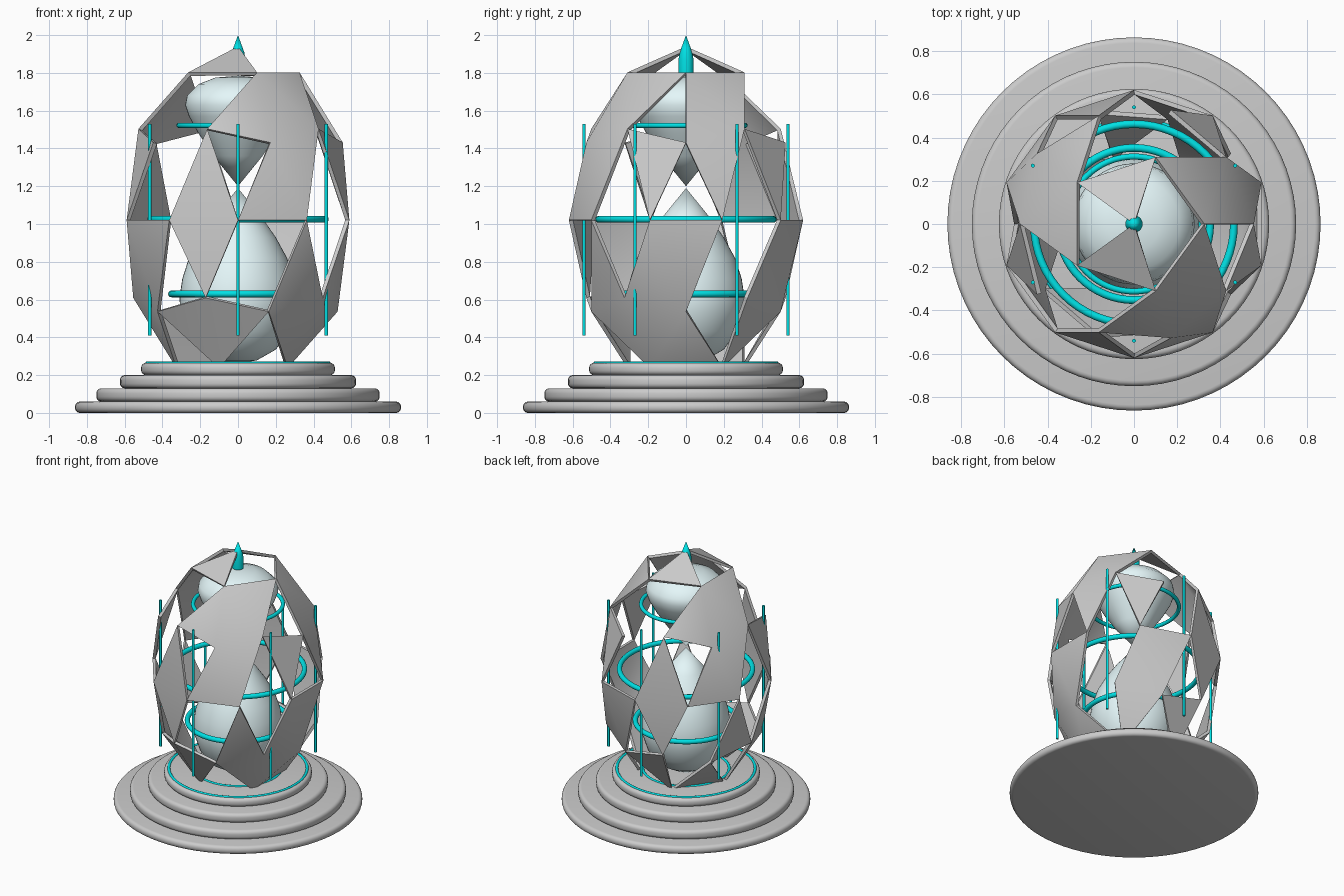
import bpy, bmesh, math
from mathutils import Vector

if "Cube" in bpy.data.objects:
    bpy.data.objects.remove(bpy.data.objects["Cube"])


def material(name, color):
    m = bpy.data.materials.new(name)
    m.diffuse_color = color
    m.use_nodes = True
    m.node_tree.nodes["Principled BSDF"].inputs["Base Color"].default_value = m.diffuse_color
    return m


TEAL = material("teal", (0.0, 0.75, 0.78, 1))
GLASS = material("pale_glass", (0.78, 0.93, 0.95, 1))


def finish(obj, name, mat=None, angle=35):
    obj.name = name
    if mat:
        obj.data.materials.append(mat)
    bpy.ops.object.select_all(action='DESELECT')
    obj.select_set(True)
    bpy.context.view_layer.objects.active = obj
    bpy.ops.object.shade_smooth_by_angle(angle=math.radians(angle))
    return obj


def add_mesh(bm, name):
    me = bpy.data.meshes.new(name)
    bm.to_mesh(me)
    bm.free()
    obj = bpy.data.objects.new(name, me)
    bpy.context.collection.objects.link(obj)
    return obj


def lathe(name, profile, mat=None, steps=48, angle=35):
    bm = bmesh.new()
    vs = [bm.verts.new((r, 0, z)) for r, z in profile]
    es = [bm.edges.new(p) for p in zip(vs, vs[1:])]
    bmesh.ops.spin(bm, geom=vs + es, cent=(0, 0, 0), axis=(0, 0, 1),
                   angle=2 * math.pi, steps=steps)
    bmesh.ops.remove_doubles(bm, verts=bm.verts, dist=1e-4)
    bmesh.ops.recalc_face_normals(bm, faces=bm.faces)
    return finish(add_mesh(bm, name), name, mat, angle)


def ring(name, major, minor, z):
    bpy.ops.mesh.primitive_torus_add(major_radius=major, minor_radius=minor, major_segments=64,
                                     minor_segments=12, location=(0, 0, z))
    return finish(bpy.context.object, name, TEAL, 60)


# stepped round base with soft rims
for i, (r, z0, z1) in enumerate([(0.863, 0, 0.06), (0.75, 0.06, 0.13),
                                 (0.625, 0.13, 0.20), (0.513, 0.20, 0.265)]):
    b = 0.026
    low = [(r - b + b * math.sin(t), z0 + b - b * math.cos(t))
           for t in [j * math.pi / 8 for j in range(5)]]
    high = [(x, z0 + z1 - z) for x, z in reversed(low)]
    lathe(f"base_step_{i + 1}", [(0, z0)] + low + high + [(0, z1)], steps=72)

ring("base_outer_trim", 0.48, 0.01, 0.263)
ring("base_inner_trim", 0.30, 0.01, 0.263)

# open faceted shell: icosahedron split in four per face, half of the pieces kept
corners = [Vector((0, 0, -1))]
for z, start, step in [(-1, -36, -72), (1, 288, -72)]:
    for k in range(5):
        a = math.radians(start + step * k)
        corners.append(Vector((2 * math.cos(a), 2 * math.sin(a), z)) / math.sqrt(5))
corners.append(Vector((0, 0, 1)))
base_faces = [(0, 1, 2), (1, 0, 5), (0, 2, 3), (0, 3, 4), (0, 4, 5),
              (1, 5, 10), (2, 1, 6), (3, 2, 7), (4, 3, 8), (5, 4, 9),
              (1, 10, 6), (2, 6, 7), (3, 7, 8), (4, 8, 9), (5, 9, 10),
              (6, 10, 11), (7, 6, 11), (8, 7, 11), (9, 8, 11), (10, 9, 11)]
bm = bmesh.new()
cache = {}


def shell_vert(i, j):
    key = (min(i, j), max(i, j))
    if key not in cache:
        p = (corners[i] + corners[j]).normalized()
        cache[key] = bm.verts.new((0.62 * p.x, 0.62 * p.y, 1.02 + 0.92 * p.z))
    return cache[key]


for n, (a, b, c) in enumerate(base_faces):
    ab, bc, ca = shell_vert(a, b), shell_vert(b, c), shell_vert(c, a)
    if n % 2:
        tris = [(shell_vert(a, a), ab, ca), (ab, bc, ca)]
    else:
        tris = [(ab, shell_vert(b, b), bc), (ca, bc, shell_vert(c, c))]
    for t in tris:
        f = bm.faces.new(t)
        f.normal_update()
        if f.normal.dot(f.calc_center_median() - Vector((0, 0, 1.02))) < 0:
            f.normal_flip()
for v in [v for v in bm.verts if not v.link_faces]:
    bm.verts.remove(v)
shell = add_mesh(bm, "shell_panels")
sol = shell.modifiers.new("thickness", 'SOLIDIFY')
sol.thickness = 0.022
sol.offset = -1
bpy.context.view_layer.objects.active = shell
bpy.ops.object.modifier_apply(modifier=sol.name)
finish(shell, "shell_panels", angle=30)

# two drops meeting tip to tip
lathe("lower_drop", [(0, 0.262), (0.10, 0.278), (0.20, 0.335), (0.27, 0.43), (0.305, 0.54),
                     (0.31, 0.61), (0.295, 0.71), (0.26, 0.82), (0.20, 0.93), (0.13, 1.03),
                     (0, 1.19)], GLASS)
lathe("upper_drop", [(0, 1.2), (0.13, 1.36), (0.21, 1.48), (0.26, 1.57), (0.28, 1.63),
                     (0.27, 1.68), (0.21, 1.74), (0.12, 1.775), (0, 1.785)], GLASS)

# inner rings
ring("lower_ring", 0.352, 0.018, 0.63)
ring("middle_ring", 0.462, 0.018, 1.025)
ring("upper_ring", 0.312, 0.014, 1.522)

# upright rods
for k in range(6):
    a = math.radians(30 + 60 * k)
    bpy.ops.mesh.primitive_cylinder_add(vertices=12, radius=0.009, depth=1.12,
                                        location=(0.54 * math.cos(a), 0.54 * math.sin(a), 0.97))
    finish(bpy.context.object, f"rod_{k + 1}", TEAL)

# pointed finial
lathe("finial", [(0, 1.795), (0.04, 1.80), (0.04, 1.87), (0.033, 1.91), (0, 2.0)], TEAL, 24)
